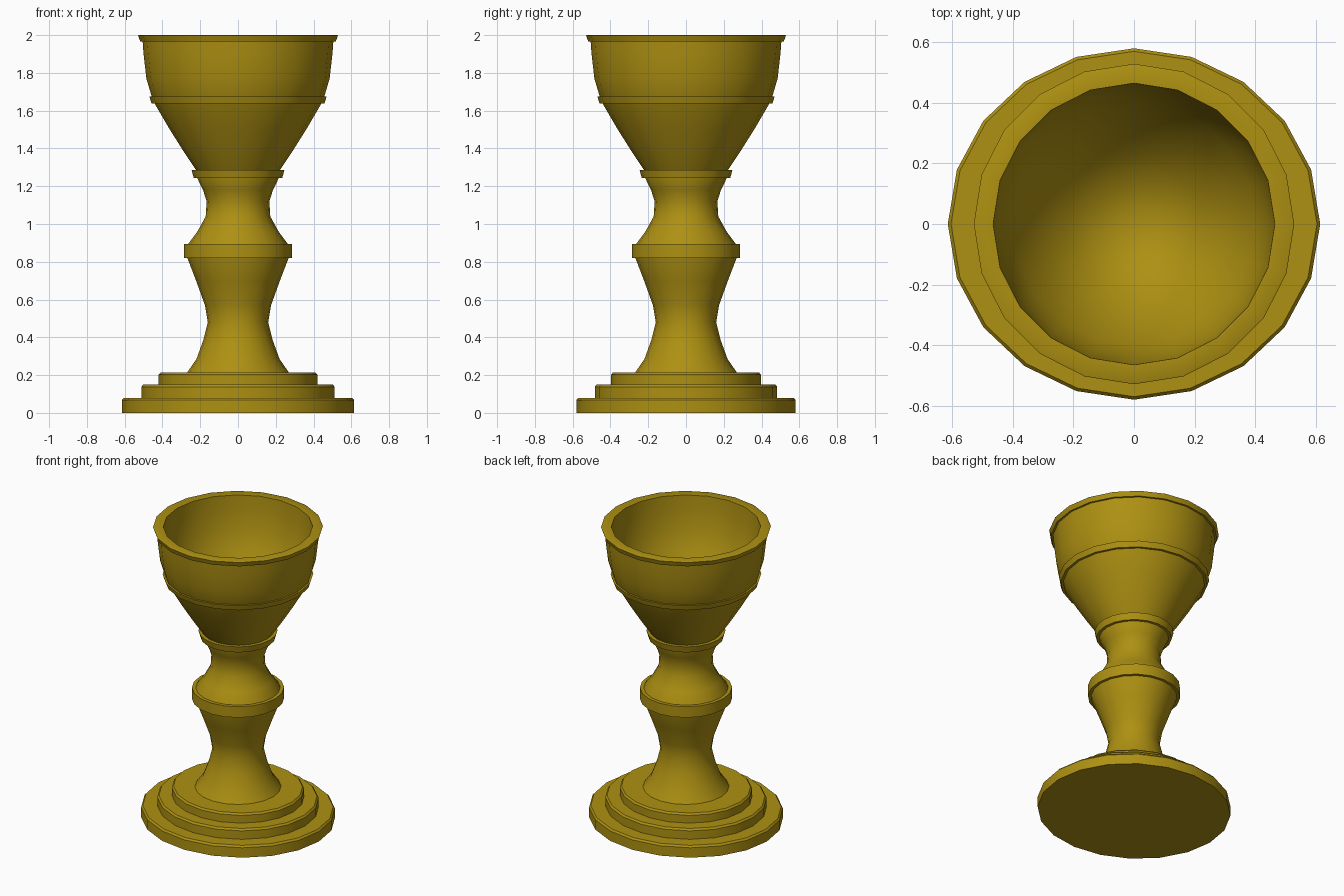
import bpy, bmesh
from math import sin, cos, tau, radians

if "Cube" in bpy.data.objects:
    bpy.data.objects.remove(bpy.data.objects["Cube"])

SIDES = 20
gold = bpy.data.materials.new("gold")
gold.diffuse_color = (0.42, 0.28, 0.006, 1)
gold.use_nodes = True
gold.node_tree.nodes["Principled BSDF"].inputs["Base Color"].default_value = gold.diffuse_color


def lathe(name, profile, stretch=1.0, closed=False):
    """Turn (radius, z) points around z; stretch widens the part along x."""
    bm = bmesh.new()
    rings = []
    for r, z in profile:
        if r == 0:
            rings.append([bm.verts.new((0, 0, z))] * SIDES)
        else:
            rings.append([bm.verts.new((r * stretch * cos(tau * i / SIDES),
                                        r * sin(tau * i / SIDES), z))
                          for i in range(SIDES)])
    pairs = list(zip(rings, rings[1:]))
    if closed:
        pairs.append((rings[-1], rings[0]))
    for a, b in pairs:
        for i in range(SIDES):
            j = (i + 1) % SIDES
            bm.faces.new(list(dict.fromkeys((a[i], a[j], b[j], b[i]))))
    bmesh.ops.recalc_face_normals(bm, faces=bm.faces)
    mesh = bpy.data.meshes.new(name)
    bm.to_mesh(mesh)
    bm.free()
    mesh.materials.append(gold)
    obj = bpy.data.objects.new(name, mesh)
    bpy.context.collection.objects.link(obj)
    bpy.ops.object.select_all(action='DESELECT')
    obj.select_set(True)
    bpy.context.view_layer.objects.active = obj
    bpy.ops.object.shade_smooth_by_angle(angle=radians(30))
    return obj


# Three-tier foot, slightly oval, with softened upper edges
tiers = [(0, 0)]
for r, z0, z1 in ((0.58, 0, 0.08), (0.483, 0.08, 0.15), (0.396, 0.15, 0.215)):
    tiers += [(r, z0), (r, z1 - 0.012), (r - 0.01, z1)]
lathe("base", tiers + [(0, 0.215)], stretch=1.06)

# Waisted stem below and above the knob
lathe("stem", [(0, 0.205), (0.272, 0.21), (0.22, 0.285), (0.182, 0.39), (0.16, 0.48),
               (0.175, 0.57), (0.222, 0.70), (0.27, 0.825), (0.275, 0.86),
               (0.267, 0.89), (0.215, 0.96), (0.171, 1.04), (0.166, 1.12),
               (0.185, 1.18), (0.217, 1.245), (0.217, 1.27), (0, 1.27)])

# Raised rings: knob, collar under the cup, band around the cup
for name, inner, low, high, z0, z1 in (
        ("knob", 0.25, 0.287, 0.287, 0.82, 0.895),
        ("collar", 0.20, 0.234, 0.246, 1.243, 1.287),
        ("cup_band", 0.43, 0.457, 0.469, 1.637, 1.674)):
    lathe(name, [(inner, z0), (low, z0), (high, z1), (inner, z1)], closed=True)

# Hollow cup with a flared lip
outside = [(0, 1.265), (0.21, 1.27), (0.225, 1.29), (0.298, 1.40), (0.367, 1.51),
           (0.44, 1.635), (0.457, 1.675), (0.485, 1.77), (0.50, 1.90), (0.505, 1.967)]
lip = [(0.518, 1.967), (0.529, 1.998), (0.525, 2.0)]
inside = [(0.465, 2.0), (0.46, 1.90), (0.441, 1.77), (0.401, 1.65), (0.32, 1.51),
          (0.22, 1.39), (0.12, 1.325), (0.04, 1.305), (0, 1.305)]
lathe("cup", outside + lip + inside)
